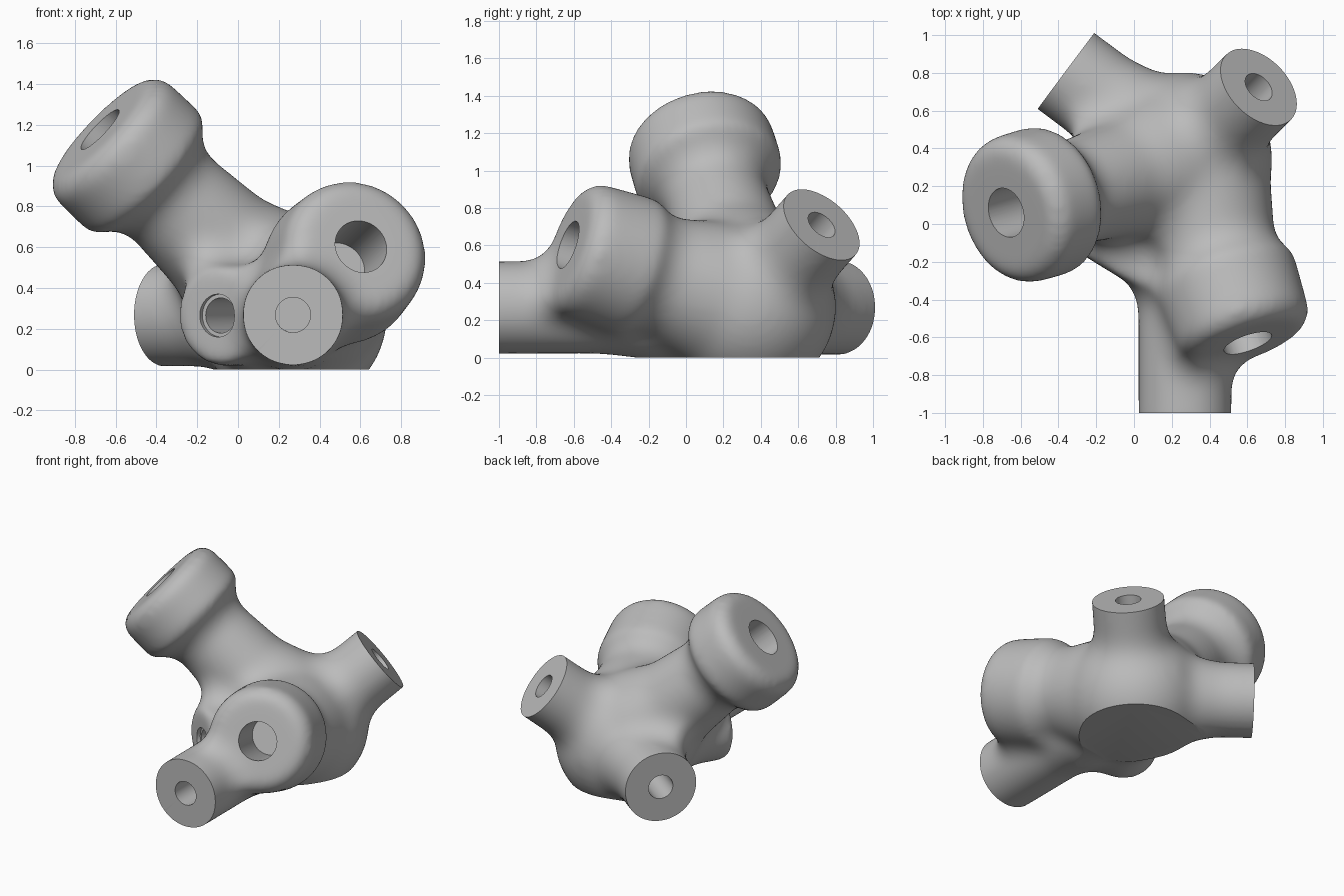
import bpy, bmesh, math
from mathutils import Vector

if "Cube" in bpy.data.objects:
    bpy.data.objects.remove(bpy.data.objects["Cube"], do_unlink=True)

CORE = Vector((0.27, 0.34, 0.27))
OVERRUN = 0.1
FILLET = 0.12

grey = bpy.data.materials.new("plain grey")
grey.use_nodes = True
grey.diffuse_color = (0.5, 0.5, 0.5, 1)
grey.node_tree.nodes["Principled BSDF"].inputs["Base Color"].default_value = (0.5, 0.5, 0.5, 1)


def lathe(bm, profile, direction, steps=64):
    """Revolve (radius, distance) points around an axis leaving the core."""
    part = bmesh.new()
    verts = [part.verts.new((r, 0, t)) for r, t in profile]
    edges = [part.edges.new(pair) for pair in zip(verts, verts[1:])]
    bmesh.ops.spin(part, geom=verts + edges, axis=(0, 0, 1), cent=(0, 0, 0),
                   angle=math.tau, steps=steps)
    bmesh.ops.remove_doubles(part, verts=part.verts, dist=0.0001)
    bmesh.ops.recalc_face_normals(part, faces=part.faces)
    turn = Vector((0, 0, 1)).rotation_difference(direction)
    for v in part.verts:
        v.co = CORE + turn @ v.co
    temp = bpy.data.meshes.new("temp")
    part.to_mesh(temp)
    part.free()
    bm.from_mesh(temp)
    bpy.data.meshes.remove(temp)


def make_object(name, bm):
    mesh = bpy.data.meshes.new(name)
    bm.to_mesh(mesh)
    bm.free()
    mesh.materials.append(grey)
    obj = bpy.data.objects.new(name, mesh)
    bpy.context.collection.objects.link(obj)
    return obj


def add_cutter(name, profile, axis):
    tool = bmesh.new()
    lathe(tool, profile, axis)
    cutters.append(make_object(name + "_cutter", tool))


def fuse(obj, smoothing):
    remesh = obj.modifiers.new("fuse", 'REMESH')
    remesh.mode = 'VOXEL'
    remesh.voxel_size = 0.02
    blend = obj.modifiers.new("blend", 'SMOOTH')
    blend.factor = 0.5
    blend.iterations = smoothing


def swell(obj, distance):
    offset = obj.modifiers.new("swell", 'DISPLACE')
    offset.mid_level = 0
    offset.strength = distance


# Plain sockets: end centre, radius, where the flare starts, flare width
sockets = {
    "front": ((0.27, -1.0, 0.268), 0.25, 0.8, 0.03),
    "back": ((-0.36, 0.81, 0.267), 0.255, 0.55, 0.05),
    "upper_back": ((0.66, 0.725, 0.71), 0.247, 0.5, 0.04),
}
# Flanged sockets: end centre, neck radius, neck flare, rear and front rim radius, thickness
flanges = {
    "tall": ((-0.677, 0.06, 1.177), 0.27, 0.12, 0.403, 0.4, 0.33),
    "low": ((0.603, -0.63, 0.603), 0.31, 0.08, 0.385, 0.365, 0.4),
}

body = bmesh.new()
cutters = []

# Rounded core
ball = bmesh.ops.create_uvsphere(body, u_segments=64, v_segments=32, radius=0.465)
bmesh.ops.translate(body, verts=ball["verts"], vec=CORE)

# Plain arms, each trimmed flat and bored by one stepped cutter
for name, (end, radius, flare, extra) in sockets.items():
    axis = Vector(end) - CORE
    length = axis.length
    tip = length + OVERRUN
    lathe(body, [(0, 0), (radius + extra, 0), (radius + extra, flare - 0.25),
                 (radius, flare), (radius, tip), (0, tip)], axis)
    add_cutter(name, [(0, length - 0.3), (0.086, length - 0.3), (0.086, length),
                      (radius + 0.02, length), (radius + 0.02, tip + 0.04),
                      (0, tip + 0.04)], axis)

# Side arm, whose face melts into the front arm, with a counterbored hole
axis = Vector((-0.095, -0.265, 0.265)) - CORE
length = axis.length
lathe(body, [(0, 0), (0.275, 0), (0.25, 0.5), (0.25, length + 0.005),
             (0, length + 0.005)], axis)
add_cutter("side", [(0, length - 0.3), (0.086, length - 0.3), (0.086, length - 0.02),
                    (0.105, length - 0.02), (0.105, length + 0.1), (0, length + 0.1)], axis)

# Flanged arms with a wider bore
for name, (end, neck, flare, rear, front, thick) in flanges.items():
    axis = Vector(end) - CORE
    length = axis.length
    back = length - thick
    lathe(body, [(0, 0), (neck + flare, 0), (neck + flare, 0.28),
                 (neck + flare * 0.3, 0.5), (neck, back - 0.08),
                 (rear, back), (front, length - 0.06),
                 (front - 0.06, length), (0, length)], axis)
    add_cutter(name, [(0, length - 0.35), (0.133, length - 0.35),
                      (0.133, length + 0.1), (0, length + 0.1)], axis)

# Flat base
tool = bmesh.new()
bmesh.ops.create_cube(tool, size=4)
bmesh.ops.translate(tool, verts=tool.verts, vec=(0, 0, -2))
cutters.append(make_object("base_cutter", tool))

# Fuse the arms, swell and shrink to fillet the joints, then cut the crisp ends
hub = make_object("connector_hub", body)
fuse(hub, 10)
swell(hub, FILLET)
fuse(hub, 14)
swell(hub, -FILLET)
fuse(hub, 22)
for cutter in cutters:
    cutter.hide_render = True
    cut = hub.modifiers.new(cutter.name, 'BOOLEAN')
    cut.operation = 'DIFFERENCE'
    cut.solver = 'EXACT'
    cut.object = cutter

graph = bpy.context.evaluated_depsgraph_get()
final = bpy.data.meshes.new_from_object(hub.evaluated_get(graph))
hub.modifiers.clear()
hub.data = final
final.materials.clear()
final.materials.append(grey)
for poly in final.polygons:
    poly.material_index = 0
for cutter in cutters:
    bpy.data.objects.remove(cutter, do_unlink=True)

bpy.ops.object.select_all(action='DESELECT')
hub.select_set(True)
bpy.context.view_layer.objects.active = hub
bpy.ops.object.shade_smooth_by_angle(angle=math.radians(30))
